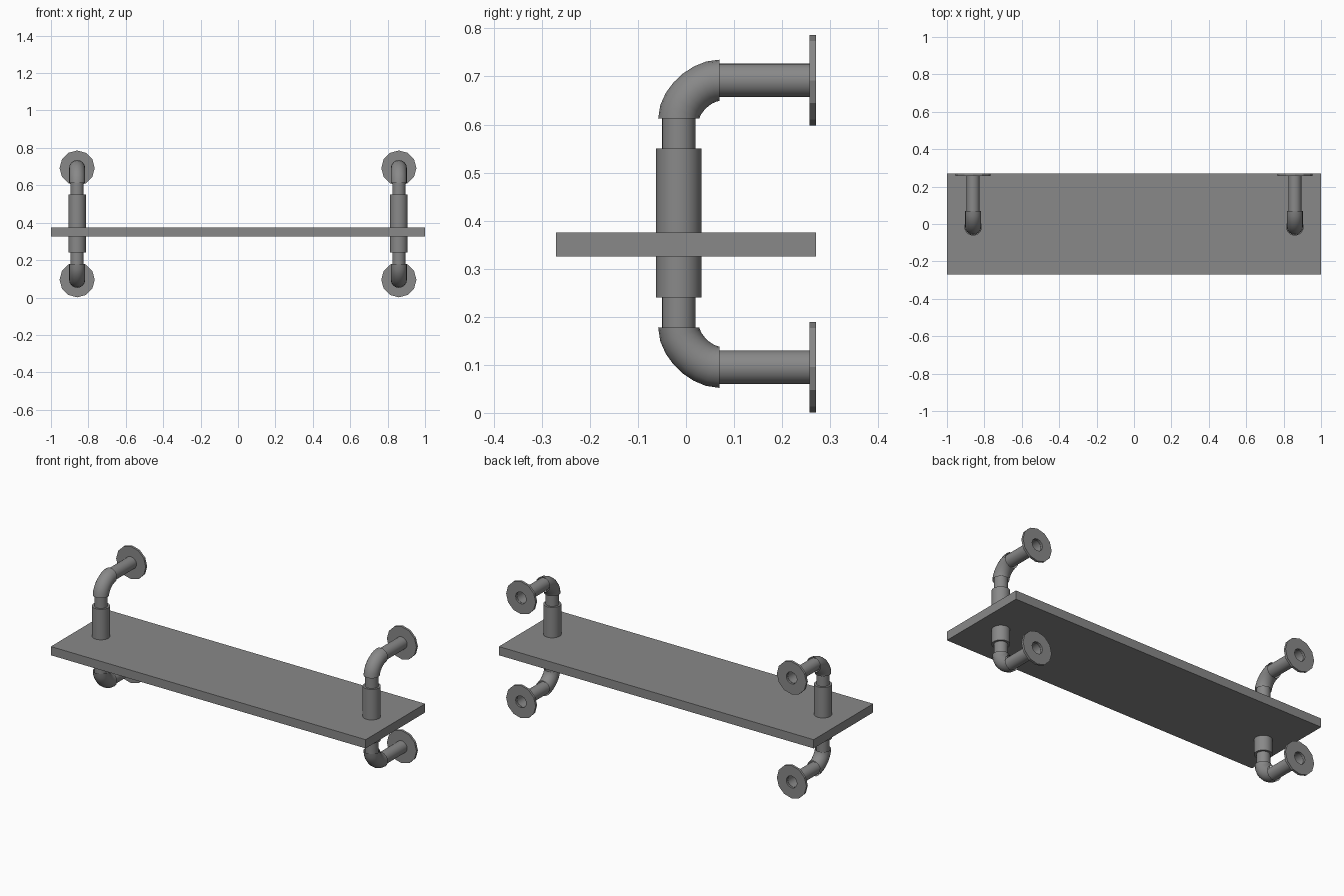
import bpy, bmesh, math
from mathutils import Matrix, Vector

cube = bpy.data.objects.get("Cube")
if cube:
    bpy.data.objects.remove(cube, do_unlink=True)

grey = bpy.data.materials.new("mid_grey")
grey.use_nodes = True
grey.diffuse_color = (0.25, 0.25, 0.25, 1)
grey.node_tree.nodes["Principled BSDF"].inputs["Base Color"].default_value = (0.25, 0.25, 0.25, 1)

SIDE_X = 0.86        # bracket offset from the middle
POST_Y = -0.015      # upright pipe position
BEND_Y = 0.07        # where the elbow meets the arm
BACK_Y = 0.27        # wall plane


def finish(obj, smooth=True):
    obj.data.materials.clear()
    obj.data.materials.append(grey)
    bpy.ops.object.select_all(action='DESELECT')
    obj.select_set(True)
    bpy.context.view_layer.objects.active = obj
    if smooth:
        bpy.ops.object.shade_smooth_by_angle(angle=math.radians(29))
    return obj


def add_mesh(name, bm, smooth=True):
    bmesh.ops.recalc_face_normals(bm, faces=bm.faces)
    mesh = bpy.data.meshes.new(name)
    bm.to_mesh(mesh)
    bm.free()
    obj = bpy.data.objects.new(name, mesh)
    bpy.context.collection.objects.link(obj)
    return finish(obj, smooth)


def lathe(name, profile, origin, along_y=False, sides=24):
    """Revolve (radius, distance) points about z, or about y."""
    bm = bmesh.new()
    verts = [bm.verts.new((r, 0, t)) for r, t in profile]
    edges = [bm.edges.new(pair) for pair in zip(verts, verts[1:])]
    bmesh.ops.spin(bm, geom=verts + edges, cent=(0, 0, 0), axis=(0, 0, 1),
                   angle=math.tau, steps=sides, use_merge=True)
    bmesh.ops.remove_doubles(bm, verts=bm.verts, dist=0.0001)
    turn = Matrix.Rotation(-math.pi / 2, 4, 'X') if along_y else Matrix()
    bm.transform(Matrix.Translation(origin) @ turn)
    return add_mesh(name, bm)


def elbow(name, start, end, radius):
    """Quarter bend from an upright end to a backward end."""
    curve = bpy.data.curves.new(name, 'CURVE')
    curve.dimensions = '3D'
    curve.bevel_depth = radius
    curve.bevel_resolution = 6
    curve.resolution_u = 7
    spline = curve.splines.new('BEZIER')
    spline.bezier_points.add(1)
    start, end = Vector(start), Vector(end)
    up = Vector((0, 0, end.z - start.z)) * 0.46
    back = Vector((0, end.y - start.y, 0)) * 0.46
    for point, co, tangent in zip(spline.bezier_points, (start, end), (up, back)):
        point.handle_left_type = point.handle_right_type = 'FREE'
        point.co = co
        point.handle_left, point.handle_right = co - tangent, co + tangent
    obj = bpy.data.objects.new(name, curve)
    bpy.context.collection.objects.link(obj)
    bpy.ops.object.select_all(action='DESELECT')
    obj.select_set(True)
    bpy.context.view_layer.objects.active = obj
    bpy.ops.object.convert(target='MESH')
    return finish(bpy.context.object)


# Shelf board
bm = bmesh.new()
bmesh.ops.create_cube(bm, size=1)
bm.transform(Matrix.Translation((0, 0, 0.35)) @ Matrix.Diagonal((2, 0.54, 0.05, 1)))
add_mesh("shelf_board", bm, smooth=False)

# Pipe brackets
for side, x in (("left", SIDE_X), ("right", -SIDE_X)):
    lathe(side + "_upright_pipe", [(0.035, 0.17), (0.035, 0.62)], (x, POST_Y, 0))
    lathe(side + "_collar", [(0.03, 0.24), (0.047, 0.24), (0.047, 0.55), (0.03, 0.55)],
          (x, POST_Y, 0))
    for level, bend_z, arm_z in (("upper", 0.612, 0.692), ("lower", 0.178, 0.095)):
        tag = side + "_" + level
        elbow(tag + "_elbow", (x, POST_Y, bend_z), (x, BEND_Y, arm_z), 0.043)
        lathe(tag + "_arm", [(0.035, BEND_Y - 0.01), (0.035, BACK_Y)],
              (x, 0, arm_z), along_y=True)
        # Wall flange with an open centre
        front = BACK_Y - 0.013
        lathe(tag + "_flange",
              [(0.034, front), (0.094, front), (0.094, BACK_Y), (0.034, BACK_Y)],
              (x, 0, arm_z), along_y=True, sides=12)
